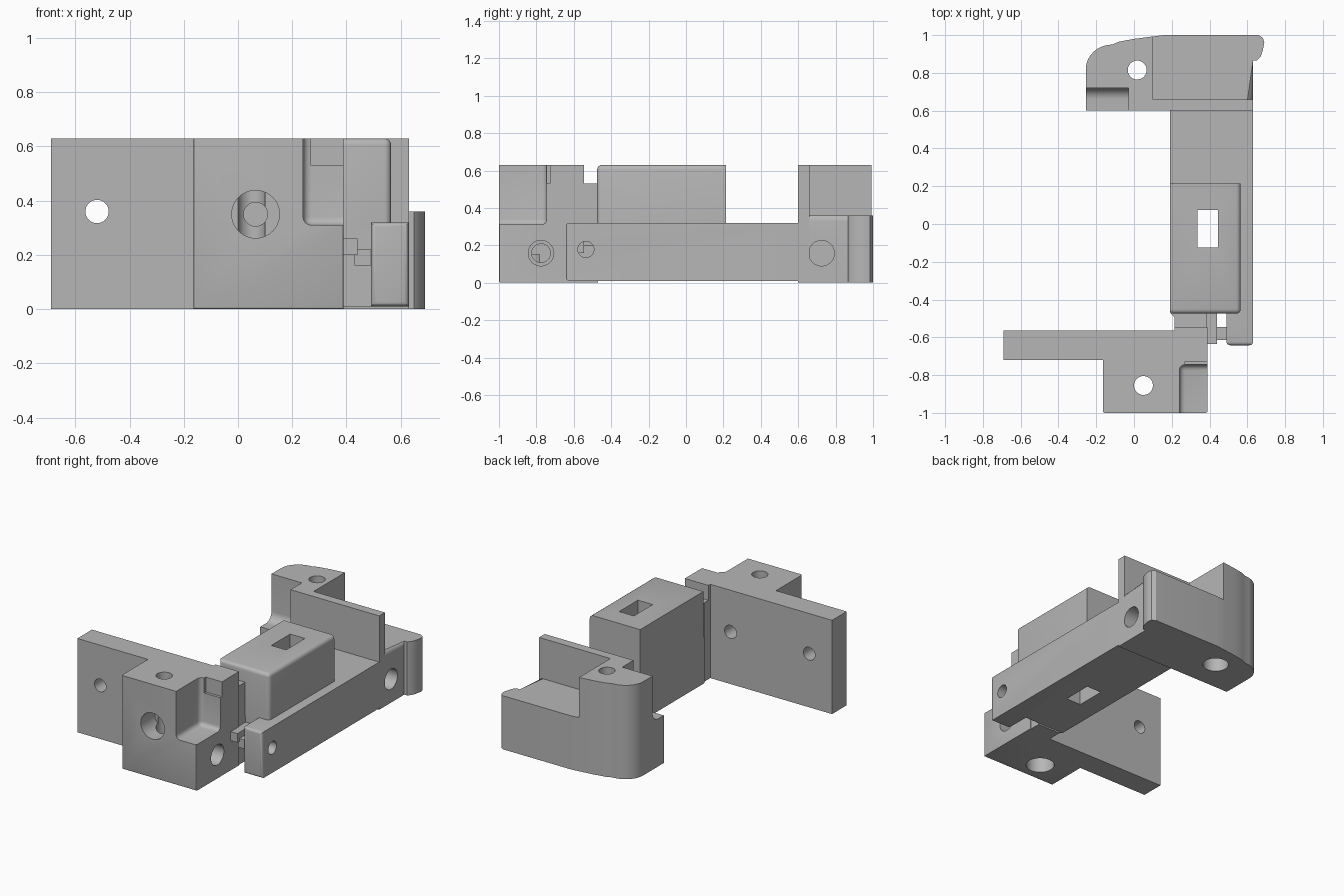
import bpy, bmesh, math
from mathutils import Vector, Matrix

if "Cube" in bpy.data.objects:
    bpy.data.objects.remove(bpy.data.objects["Cube"], do_unlink=True)

GREY = (0.47, 0.47, 0.47, 1)
grey = bpy.data.materials.new("plain grey")
grey.use_nodes = True
grey.diffuse_color = GREY
grey.node_tree.nodes["Principled BSDF"].inputs["Base Color"].default_value = GREY


def finish(name, bm):
    bmesh.ops.recalc_face_normals(bm, faces=bm.faces)
    mesh = bpy.data.meshes.new(name)
    bm.to_mesh(mesh)
    bm.free()
    mesh.materials.append(grey)
    ob = bpy.data.objects.new(name, mesh)
    bpy.context.collection.objects.link(ob)
    return ob


def prism(name, outline, low, high, axis="z"):
    """Extrude an outline along z, or along x (outline in y, z) or y (in x, z)."""
    place = {"x": lambda a, b, h: (h, a, b), "y": lambda a, b, h: (a, h, b),
             "z": lambda a, b, h: (a, b, h)}[axis]
    bm = bmesh.new()
    face = bm.faces.new([bm.verts.new(place(a, b, low)) for a, b in outline])
    new = bmesh.ops.extrude_face_region(bm, geom=[face])["geom"]
    verts = [v for v in new if isinstance(v, bmesh.types.BMVert)]
    bmesh.ops.translate(bm, verts=verts, vec=place(0, 0, high - low))
    return finish(name, bm)


def box(name, x, y, z):
    return prism(name, [(x[0], y[0]), (x[1], y[0]), (x[1], y[1]), (x[0], y[1])], *z)


def drill(start, direction, radius, depth):
    """Cylindrical cutter running from a start point along a direction."""
    d = Vector(direction)
    bm = bmesh.new()
    turn = d.to_track_quat("Z", "Y").to_matrix().to_4x4()
    bmesh.ops.create_cone(bm, cap_ends=True, segments=40, radius1=radius, radius2=radius,
                          depth=depth, matrix=Matrix.Translation(Vector(start) + d * depth / 2) @ turn)
    return finish("drill", bm)


def arc(cx, cy, rx, ry, start, end, steps=8):
    angles = [math.radians(start + (end - start) * i / steps) for i in range(steps + 1)]
    return [(cx + rx * math.cos(a), cy + ry * math.sin(a)) for a in angles]


def soften(ob, test, width, segments=4):
    """Round the edges whose midpoint and direction pass a test."""
    bm = bmesh.new()
    bm.from_mesh(ob.data)
    edges = [e for e in bm.edges
             if test((e.verts[0].co + e.verts[1].co) / 2,
                     (e.verts[0].co - e.verts[1].co).normalized())]
    bmesh.ops.bevel(bm, geom=edges, offset=width, segments=segments, profile=0.5, affect="EDGES")
    bm.to_mesh(ob.data)
    bm.free()


def cut(targets, cutters):
    for ob in targets:
        bpy.context.view_layer.objects.active = ob
        for cutter in cutters:
            mod = ob.modifiers.new("cut", "BOOLEAN")
            mod.operation, mod.solver, mod.object = "DIFFERENCE", "EXACT", cutter
            bpy.ops.object.modifier_apply(modifier=mod.name)
    for cutter in cutters:
        bpy.data.objects.remove(cutter, do_unlink=True)


# Front clamp: wide plate with a block standing forward
front_clamp = prism("front_clamp", [
    (-0.69, -0.72), (-0.165, -0.72), (-0.165, -1), (0.39, -1),
    (0.39, -0.545), (0.215, -0.545), (0.215, -0.565), (-0.69, -0.565)], 0, 0.63)
soften(front_clamp, lambda m, d: m.y < -0.99 and (abs(d.z) > 0.9 or m.z < 0.01), 0.01, 2)

# Corner pocket and screw holes of the front clamp
pocket = box("pocket", (0.24, 0.5), (-1.1, -0.745), (0.31, 0.75))
soften(pocket, lambda m, d: True, 0.03)
cut([front_clamp], [
    pocket,
    box("pocket_step", (0.27, 0.5), (-1.1, -0.727), (0.53, 0.75)),
    drill((0.05, -0.855, -0.1), (0, 0, 1), 0.05, 0.9),
    drill((0.05, -0.855, -0.1), (0, 0, 1), 0.088, 0.25),
    drill((-0.52, -1.1, 0.36), (0, 1, 0), 0.043, 0.7),
    drill((0.065, -1.1, 0.35), (0, 1, 0), 0.044, 0.7),
    drill((0.065, -1.1, 0.35), (0, 1, 0), 0.088, 0.25),
    drill((0.5, -0.775, 0.158), (-1, 0, 0), 0.068, 0.22),
    drill((0.5, -0.775, 0.158), (-1, 0, 0), 0.05, 0.4)])

# Neck joining the clamp to the arm
neck = box("neck", (0.215, 0.385), (-0.55, -0.47), (0, 0.53))
neck_chamfer = prism("neck_chamfer", [(0.19, -0.47), (0.215, -0.495), (0.22, -0.47)], 0.01, 0.53)

# Long arm with a finger at its front end
arm = prism("arm", [
    (0.19, -0.47), (0.49, -0.47), (0.49, -0.642), (0.63, -0.642),
    (0.63, 0.62), (0.19, 0.62)], 0.01, 0.32)
soften(arm, lambda m, d: m.y < -0.63, 0.018)

# Raised housing on the arm, with a slot through both
housing = box("housing", (0.19, 0.565), (-0.475, 0.215), (0.3, 0.63))
soften(housing, lambda m, d: (m.y < -0.47 and m.z > 0.35)
       or (m.x > 0.56 and m.z > 0.62), 0.025)
slot = box("slot", (0.335, 0.445), (-0.125, 0.075), (-0.1, 0.8))
cut([arm, housing], [slot, drill((0.7, -0.535, 0.178), (-1, 0, 0), 0.043, 0.25)])

# Small latch and pin between clamp and finger
latch = box("latch", (0.385, 0.44), (-0.635, -0.46), (0.2, 0.26))
pin = box("latch_pin", (0.43, 0.5), (-0.615, -0.545), (0.16, 0.22))

# Back clamp: tall end with a thin wall along the arm
back_curve = [(0.1, 0.993), (0, 0.98), (-0.08, 0.965)] + arc(-0.115, 0.82, 0.14, 0.13, 90, 180)
back_clamp = prism("back_clamp", [
    (-0.255, 0.6), (0.63, 0.6), (0.63, 0.66), (0.1, 0.66)] + back_curve, 0, 0.63)

# Lower rear shelf ending in a rounded lip
shelf = prism("rear_shelf", [
    (0.1, 0.655), (0.63, 0.655), (0.63, 0.865), (0.65, 0.865), (0.67, 0.885),
    (0.682, 0.92), (0.69, 0.96), (0.683, 0.985), (0.66, 1), (0.16, 1), (0.1, 0.993)], 0, 0.36)
soften(shelf, lambda m, d: m.z > 0.35 and 0.7 < m.y < 0.8 and m.x > 0.6, 0.03)

# Coved notch and holes of the back clamp
cove = prism("cove", [(0.5, 0.32)] + arc(0.66, 0.38, 0.06, 0.06, -90, 0)
             + [(0.72, 0.8), (0.5, 0.8)], -0.4, -0.03, "x")
cut([back_clamp], [
    cove,
    drill((0.017, 0.815, -0.1), (0, 0, 1), 0.05, 0.9),
    drill((0.017, 0.815, -0.1), (0, 0, 1), 0.08, 0.25)])
cut([shelf], [drill((0.8, 0.725, 0.158), (-1, 0, 0), 0.068, 0.5)])

# Smooth shading with crisp edges
parts = [front_clamp, neck, neck_chamfer, arm, housing, latch, pin, back_clamp, shelf]
bpy.ops.object.select_all(action="DESELECT")
for part in parts:
    part.select_set(True)
bpy.context.view_layer.objects.active = arm
bpy.ops.object.shade_smooth_by_angle(angle=math.radians(30))
